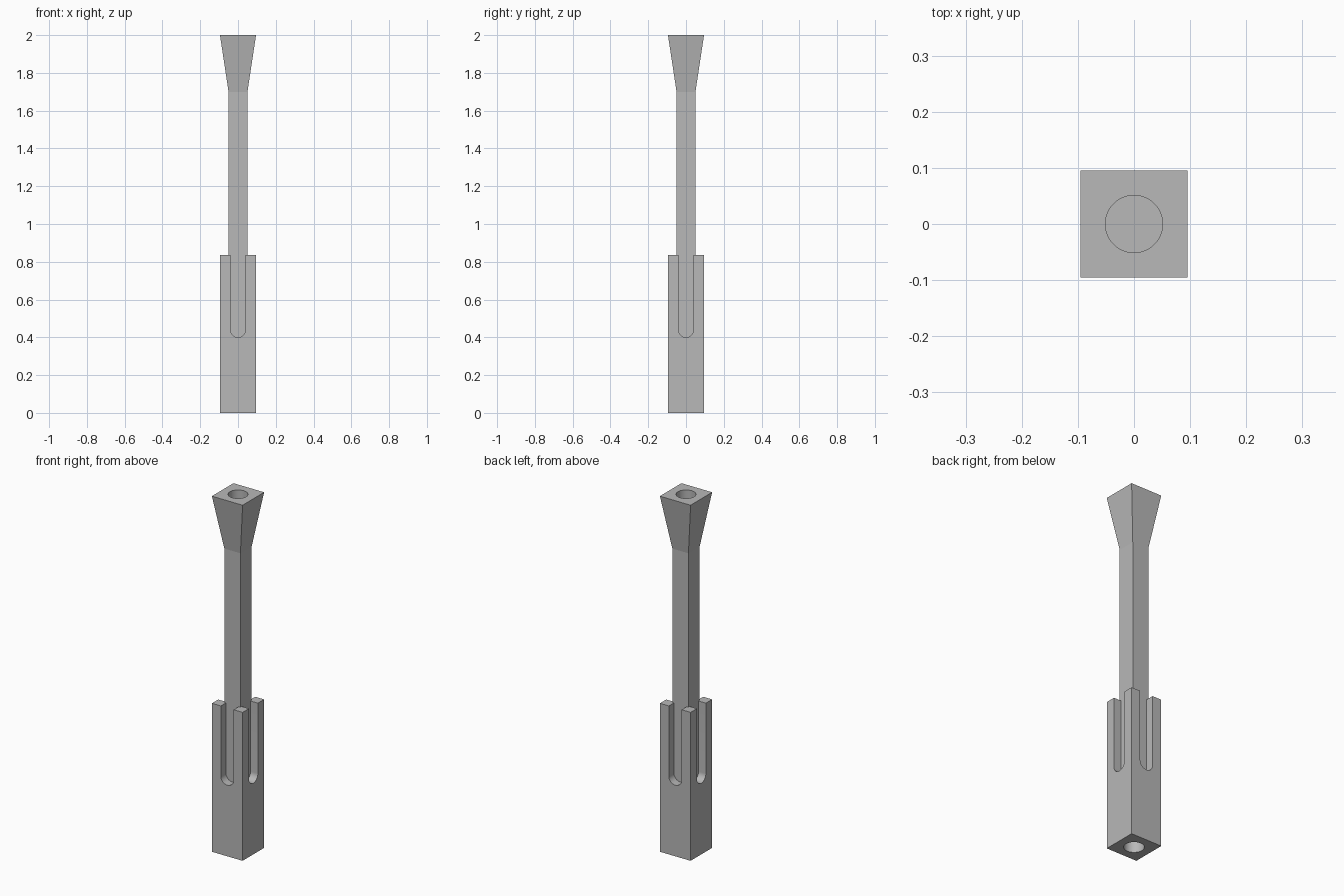
import bpy, bmesh
from math import sin, cos, pi

cube = bpy.data.objects.get("Cube")
if cube:
    bpy.data.objects.remove(cube, do_unlink=True)

HALF = 0.0955      # half width of the base and of the flared head
SHAFT = 0.05       # half width of the shaft
SLOT = 0.04        # slot half width, also its end radius
BASE_TOP = 0.835
BORE_R, BORE_DEPTH = 0.051, 0.2

grey = bpy.data.materials.new("plain grey")
grey.use_nodes = True
grey.diffuse_color = (0.48, 0.48, 0.48, 1)
grey.node_tree.nodes["Principled BSDF"].inputs["Base Color"].default_value = grey.diffuse_color


def loft(name, rings):
    """Closed solid joining rings that all have the same number of points."""
    bm = bmesh.new()
    loops = [[bm.verts.new(p) for p in ring] for ring in rings]
    n = len(loops[0])
    for a, b in zip(loops, loops[1:]):
        for i in range(n):
            j = (i + 1) % n
            bm.faces.new((a[i], a[j], b[j], b[i]))
    bm.faces.new(loops[0][::-1])
    bm.faces.new(loops[-1])
    bmesh.ops.recalc_face_normals(bm, faces=bm.faces)
    mesh = bpy.data.meshes.new(name)
    bm.to_mesh(mesh)
    bm.free()
    mesh.materials.append(grey)
    obj = bpy.data.objects.new(name, mesh)
    bpy.context.collection.objects.link(obj)
    return obj


def square(h, z):
    return [(-h, -h, z), (h, -h, z), (h, h, z), (-h, h, z)]


def circle(r, z, n=48):
    return [(r * cos(2 * pi * i / n), r * sin(2 * pi * i / n), z) for i in range(n)]


def cut(obj, cutter):
    """Subtract the cutter for good, then discard it."""
    cutter.hide_render = True
    mod = obj.modifiers.new("cut", "BOOLEAN")
    mod.operation, mod.solver, mod.object = "DIFFERENCE", "EXACT", cutter
    bpy.ops.object.select_all(action="DESELECT")
    bpy.context.view_layer.objects.active = obj
    obj.select_set(True)
    bpy.ops.object.modifier_apply(modifier=mod.name)
    bpy.data.objects.remove(cutter, do_unlink=True)


# Square base, slotted both ways so four corner prongs remain
base = loft("pronged_base", [square(HALF, 0), square(HALF, BASE_TOP)])
arc = [pi + pi * i / 20 for i in range(21)]
profile = [(SLOT * cos(a), 0.44 + SLOT * sin(a)) for a in arc]
profile += [(SLOT, 1), (-SLOT, 1)]
cut(base, loft("slot_cutter", [[(u, d, z) for u, z in profile] for d in (-0.2, 0.2)]))
cut(base, loft("slot_cutter", [[(d, u, z) for u, z in profile] for d in (-0.2, 0.2)]))
cut(base, loft("bore_cutter", [circle(BORE_R, -0.1), circle(BORE_R, BORE_DEPTH)]))

# Square shaft rising between the prongs to a flared, bored head
shaft = loft("flared_shaft", [square(SHAFT, 0.36), square(SHAFT, 1.7), square(HALF, 2)])
cut(shaft, loft("bore_cutter", [circle(BORE_R, 2 - BORE_DEPTH), circle(BORE_R, 2.1)]))

# Smooth the bores and slot ends, keep the corners crisp
for obj in (base, shaft):
    bpy.ops.object.select_all(action="DESELECT")
    bpy.context.view_layer.objects.active = obj
    obj.select_set(True)
    bpy.ops.object.shade_smooth_by_angle(angle=pi / 9)
    # The shallow flare crease stays sharp
    for e in obj.data.edges:
        if all(abs(obj.data.vertices[v].co.z - 1.7) < 0.001 for v in e.vertices):
            e.use_edge_sharp = True
